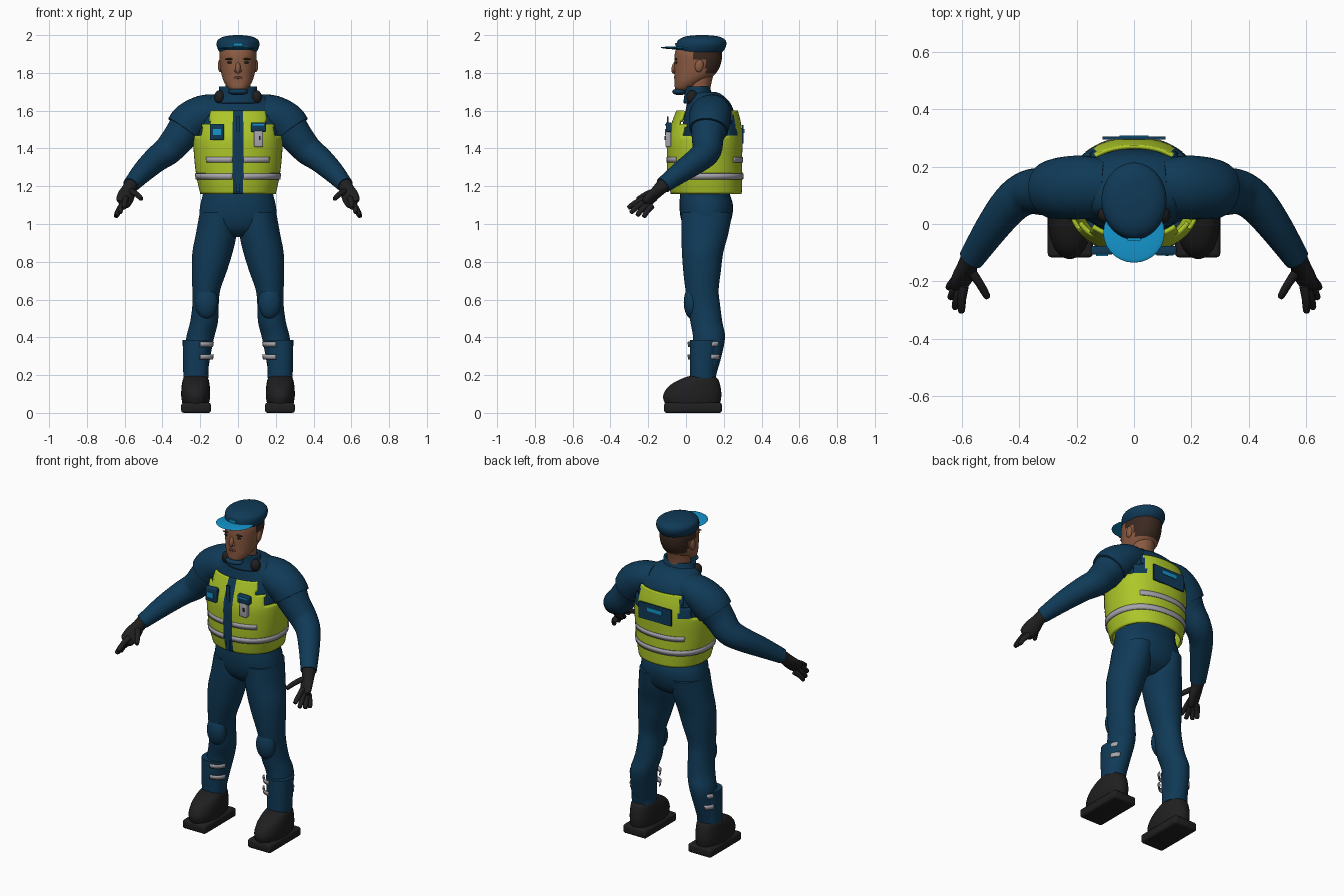
import bpy, bmesh, math
from mathutils import Vector, Matrix


def colour(name, r, g, b):
    m = bpy.data.materials.new(name)
    m.diffuse_color = (r, g, b, 1)
    return m


NAVY = colour("navy", .005, .042, .095)
LIME = colour("lime", .42, .57, .022)
BLACK = colour("black", .014, .014, .015)
SKIN = colour("skin", .26, .105, .055)
HAIR = colour("hair", .045, .022, .015)
CYAN = colour("cyan", .007, .30, .60)
GREY = colour("grey", .38, .38, .42)
LIP = colour("lip", .13, .045, .027)


def finish(name, bm, mats, mirror=False, thick=0, paint=None, angle=40):
    bmesh.ops.recalc_face_normals(bm, faces=bm.faces)
    for f in bm.faces:
        f.smooth = True
        if paint:
            f.material_index = paint(f.calc_center_median())
    me = bpy.data.meshes.new(name)
    bm.to_mesh(me)
    bm.free()
    me.set_sharp_from_angle(angle=math.radians(angle))
    ob = bpy.data.objects.new(name, me)
    bpy.context.collection.objects.link(ob)
    for m in (mats if isinstance(mats, list) else [mats]):
        me.materials.append(m)
    if thick:
        mod = ob.modifiers.new("Thickness", "SOLIDIFY")
        mod.thickness, mod.offset = thick, -1
    if mirror:
        ob.modifiers.new("Mirror", "MIRROR")
    return ob


def smooth_path(rows, sub):
    # Catmull-Rom interpolation of whole rows
    out = []
    for i in range(len(rows) - 1):
        p0, p1, p2, p3 = (rows[max(0, min(len(rows) - 1, i + k))] for k in (-1, 0, 1, 2))
        for s in range(sub):
            t = s / sub
            out.append([.5 * (2 * b + (c - a) * t + (2 * a - 5 * b + 4 * c - d) * t * t
                              + (3 * b - a - 3 * c + d) * t ** 3)
                        for a, b, c, d in zip(p0, p1, p2, p3)])
    return out + [list(rows[-1])]


def loft(name, rows, mats, sub=4, seg=32, power=2, along=False, keep=None, caps=True, **kw):
    # rows are (x, y, z, rx, ry); rings lie flat, or across the path if along
    rows = smooth_path(rows, sub)
    bm, rings = bmesh.new(), []
    for i, (x, y, z, rx, ry) in enumerate(rows):
        u, v = Vector((1, 0, 0)), Vector((0, 1, 0))
        if along:
            t = Vector(rows[min(i + 1, len(rows) - 1)][:3]) - Vector(rows[max(i - 1, 0)][:3])
            u = t.cross(Vector((0, 1, .3))).normalized()
            v = t.cross(u).normalized()
        ring = []
        for k in range(seg):
            a = math.tau * (k + .5) / seg
            c, s = math.cos(a), math.sin(a)
            c, s = (math.copysign(abs(q) ** (2 / power), q) for q in (c, s))
            ring.append(bm.verts.new(Vector((x, y, z)) + u * (rx * c) + v * (ry * s)))
        rings.append(ring)
    for a, b in zip(rings, rings[1:]):
        for k in range(seg):
            n = (k + 1) % seg
            bm.faces.new((a[k], a[n], b[n], b[k]))
    if keep:
        bad = [f for f in bm.faces if not keep(f.calc_center_median())]
        bmesh.ops.delete(bm, geom=bad, context="FACES")
    elif caps:
        bm.faces.new(rings[0])
        bm.faces.new(rings[-1])
    return finish(name, bm, mats, **kw)


def ball(name, loc, size, mats, rot=0, **kw):
    bm = bmesh.new()
    mat = Matrix.Translation(loc) @ Matrix.Rotation(rot, 4, "X") @ Matrix.Diagonal((*size, 1))
    bmesh.ops.create_uvsphere(bm, u_segments=28, v_segments=16, radius=1, matrix=mat)
    return finish(name, bm, mats, **kw)


def block(name, loc, size, mats, bevel=0, **kw):
    bm = bmesh.new()
    bmesh.ops.create_cube(bm, size=1, matrix=Matrix.Translation(loc) @ Matrix.Diagonal((*size, 1)))
    if bevel:
        bmesh.ops.bevel(bm, geom=bm.edges[:], offset=bevel, segments=3, affect="EDGES", profile=.5)
    return finish(name, bm, mats, **kw)


# Suit body
loft("torso", [(0, .1, .93, .05, .06), (0, .105, .97, .16, .11), (0, .107, 1.03, .203, .135),
               (0, .107, 1.1, .2, .142), (0, .1, 1.17, .185, .13), (0, .1, 1.25, .188, .125),
               (0, .115, 1.4, .212, .138), (0, .12, 1.5, .235, .142), (0, .125, 1.58, .235, .132),
               (0, .12, 1.64, .19, .115), (0, .1, 1.685, .125, .09), (0, .085, 1.7, .09, .07)],
     NAVY, seg=40, power=2.2)
loft("leg", [(.105, .11, 1.06, .098, .135), (.115, .1, .95, .108, .125), (.135, .088, .85, .107, .11),
             (.152, .085, .75, .093, .1), (.168, .085, .65, .074, .088), (.172, .095, .57, .07, .086),
             (.18, .108, .48, .074, .085), (.2, .122, .4, .074, .085), (.213, .112, .3, .067, .076),
             (.222, .1, .2, .06, .06), (.225, .095, .14, .055, .055)], NAVY, mirror=True)
loft("arm", [(.09, .125, 1.595, .08, .095), (.18, .128, 1.58, .092, .105), (.25, .125, 1.535, .1, .1),
             (.31, .115, 1.46, .088, .085), (.37, .11, 1.39, .078, .077), (.43, .07, 1.345, .069, .069),
             (.5, -.02, 1.28, .058, .058), (.568, -.122, 1.205, .042, .045)],
     NAVY, along=True, mirror=True)
loft("short_sleeve", [(.1, .127, 1.6, .086, .1), (.18, .128, 1.584, .098, .112),
                      (.25, .125, 1.54, .108, .108), (.285, .12, 1.498, .104, .102)],
     NAVY, along=True, mirror=True)
loft("collar", [(0, .085, 1.64, .13, .1), (0, .066, 1.69, .103, .074), (0, .06, 1.728, .1, .066)],
     NAVY, caps=False, thick=.012)
ball("chin_guard", (0, -.035, 1.7), (.055, .038, .018), NAVY)
ball("shoulder_speaker", (.098, .032, 1.672), (.028, .03, .036), BLACK, mirror=True)

# Safety vest shell with zip strip and armholes
VEST = [(0, .107, 1.16, .2, .188), (0, .1, 1.25, .22, .198), (0, .098, 1.35, .232, .199),
        (0, .1, 1.45, .236, .2), (0, .107, 1.53, .222, .185), (0, .112, 1.6, .205, .163)]


def vest_keep(c):
    x = abs(c.x)
    return not (c.z > 1.53 and x > .15 or c.z > 1.46 and x > .19)


def vest_paint(c):
    zip_strip = abs(c.x) < .028 and c.y < .1
    back_tab = c.z > 1.46 and abs(c.x) > .135 and c.y > .1
    return 1 if zip_strip or back_tab else 0


loft("safety_vest", VEST, [LIME, NAVY], sub=5, seg=96, power=2.25,
     keep=vest_keep, paint=vest_paint, thick=.014)
block("zip", (0, -.096, 1.37), (.022, .008, .4), NAVY)

# Reflective bands
loft("lower_band", [(0, .1, 1.236, .224, .203), (0, .1, 1.268, .229, .205)], GREY, sub=1, seg=96,
     power=2.25, keep=lambda c: abs(c.x) > .022 or c.y > 0, thick=.006)
loft("upper_band", [(0, .099, 1.325, .234, .202), (0, .099, 1.355, .237, .203)], GREY, sub=1, seg=96,
     power=2.25, keep=lambda c: .03 < abs(c.x) < .17 or (c.y > 0 and abs(c.x) < .17), thick=.006)

# Chest and back fittings
block("chest_pouch", (-.112, -.092, 1.487), (.075, .03, .085), NAVY, bevel=.006)
block("pouch_badge", (-.112, -.109, 1.487), (.042, .006, .03), CYAN)
block("radio_flap", (.108, -.092, 1.513), (.08, .03, .05), NAVY, bevel=.006)
block("flap_trim", (.108, -.108, 1.525), (.06, .004, .008), CYAN)
block("radio", (.108, -.094, 1.45), (.048, .03, .085), GREY, bevel=.006)
block("radio_button", (.115, -.11, 1.455), (.01, .005, .02), BLACK)
block("back_patch", (0, .3, 1.475), (.22, .009, .1), NAVY)
block("back_patch_stripe", (0, .306, 1.492), (.1, .005, .022), CYAN)

# Knee pads and shin guards
ball("knee_pad", (.168, .032, .585), (.06, .044, .088), NAVY, mirror=True)
loft("shin_guard", [(.223, .088, .185, .066, .066), (.223, .09, .28, .069, .07),
                    (.22, .095, .385, .073, .075)], NAVY, power=2.4, mirror=True)
for i, z in enumerate((.297, .364)):
    loft("shin_reflector_%d" % (i + 1),
         [(.211, .1, z - .013, .077, .083), (.209, .1, z + .013, .079, .087)], GREY, sub=1, seg=48,
         power=2.4, keep=lambda c: (c.y < .07 and c.x < .205) or (c.x > .25 and c.y > .13),
         thick=.006, mirror=True)

# Boots
loft("boot", [(.224, .035, .045, .07, .145), (.224, .033, .09, .077, .155), (.224, .045, .14, .075, .138),
              (.224, .07, .178, .068, .1), (.224, .088, .198, .055, .06)], BLACK, power=2.2, mirror=True)
block("sole", (.222, .037, .027), (.158, .307, .054), BLACK, bevel=.014, mirror=True)

# Gloves
loft("glove_palm", [(.56, -.108, 1.215, .04, .043), (.578, -.14, 1.185, .036, .034),
                    (.592, -.175, 1.15, .046, .026), (.608, -.21, 1.115, .042, .022),
                    (.613, -.222, 1.105, .03, .012)], BLACK, along=True, seg=20, mirror=True)
FINGERS = {"index_finger": ((.593, -.215, 1.135), (.6, -.262, 1.115), (.602, -.303, 1.088)),
           "middle_finger": ((.602, -.212, 1.12), (.616, -.255, 1.095), (.624, -.29, 1.062)),
           "ring_finger": ((.61, -.2, 1.105), (.629, -.235, 1.077), (.639, -.256, 1.047)),
           "little_finger": ((.61, -.182, 1.095), (.634, -.206, 1.068), (.646, -.222, 1.04)),
           "thumb": ((.572, -.16, 1.175), (.54, -.205, 1.16), (.513, -.252, 1.135))}
for name, (a, b, c) in FINGERS.items():
    end = Vector(c) + (Vector(c) - Vector(b)) * .12
    loft(name, [(*a, .017, .017), (*b, .015, .015), (*c, .012, .012), (*end, .004, .004)],
         BLACK, along=True, sub=3, seg=12, mirror=True)

# Head
loft("neck", [(0, .07, 1.64, .07, .066), (0, .068, 1.72, .066, .062), (0, .08, 1.82, .07, .075)], SKIN)
loft("head", [(0, -.02, 1.702, .025, .022), (0, -.008, 1.717, .05, .05), (0, .015, 1.75, .073, .075),
              (0, .045, 1.79, .087, .106), (0, .06, 1.84, .095, .122), (0, .066, 1.9, .099, .126),
              (0, .07, 1.945, .09, .115)], [SKIN, HAIR], sub=6, seg=48, power=2.15,
     paint=lambda c: int((c.z > 1.8 and c.y > .105) or (c.z > 1.875 and c.y > .045)))
ball("ear", (.094, .07, 1.838), (.013, .022, .034), SKIN, rot=-.15, mirror=True)
ball("nose", (0, -.058, 1.828), (.014, .018, .034), SKIN, rot=-.25)
ball("nostrils", (0, -.058, 1.812), (.021, .012, .011), SKIN)
ball("lips", (0, -.052, 1.775), (.028, .012, .009), LIP)
ball("eye", (.04, -.052, 1.855), (.018, .005, .006), BLACK, mirror=True)
ball("eyebrow", (.042, -.053, 1.873), (.026, .006, .005), HAIR, mirror=True)

# Cap
loft("cap", [(0, .07, 1.908, .097, .12), (0, .075, 1.925, .107, .13), (0, .081, 1.95, .114, .133),
             (0, .084, 1.975, .106, .124), (0, .085, 1.993, .072, .087), (0, .085, 2, .02, .025)],
     NAVY, seg=40)
ball("cap_brim", (0, -.03, 1.931), (.107, .105, .008), CYAN, rot=-.03)
block("cap_badge", (0, -.053, 1.951), (.045, .008, .014), CYAN)
